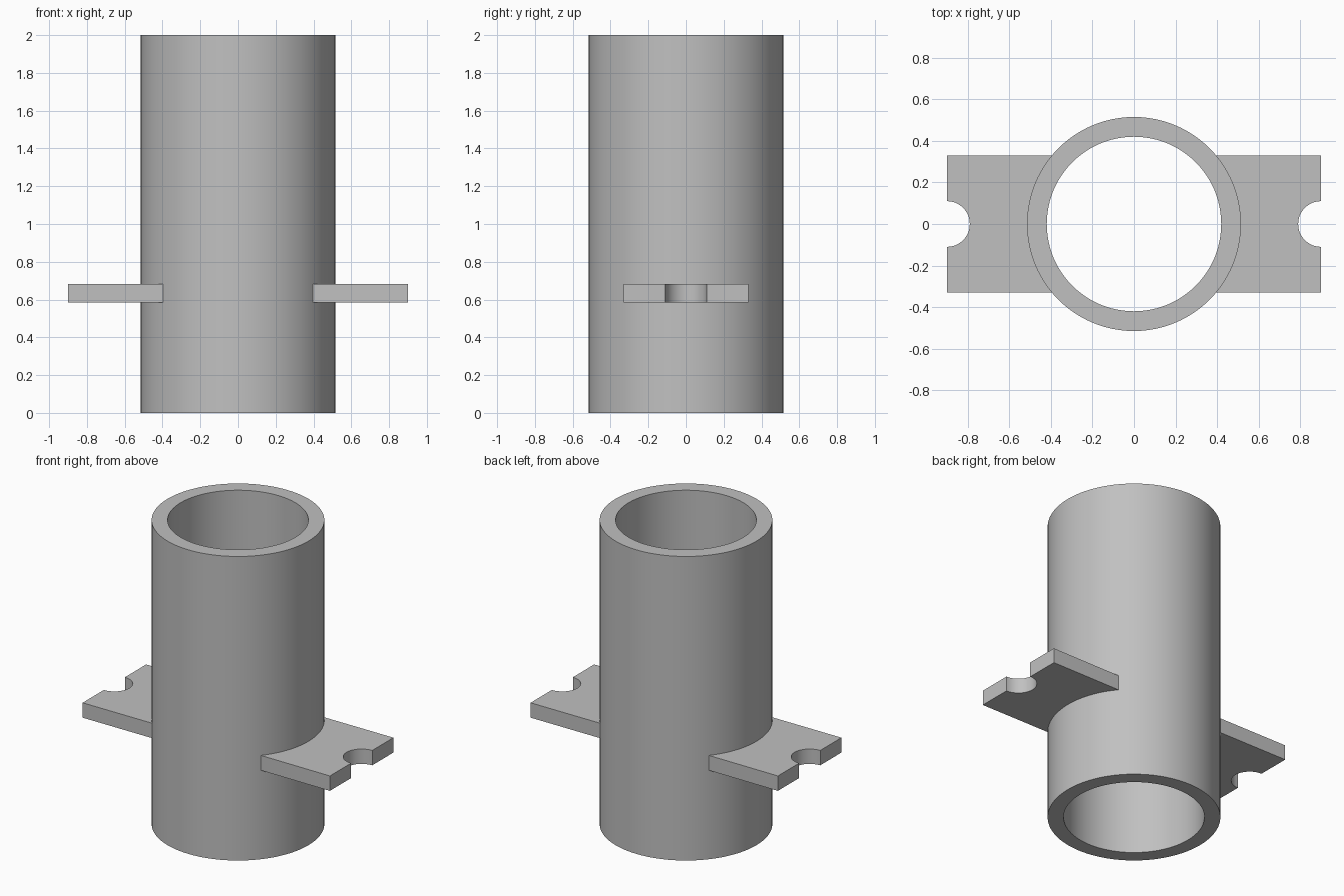
import bpy
import bmesh
from math import sin, cos, asin, pi

if "Cube" in bpy.data.objects:
    bpy.data.objects.remove(bpy.data.objects["Cube"])

OUTER, INNER, HEIGHT = 0.515, 0.42, 2.0
REACH, HALF_WIDTH, NOTCH = 0.9, 0.33, 0.11
PLATE_BOTTOM, PLATE_TOP = 0.585, 0.683

grey = bpy.data.materials.new("plain grey")
grey.use_nodes = True
colour = (0.53, 0.53, 0.53, 1)
grey.diffuse_color = colour
grey.node_tree.nodes["Principled BSDF"].inputs["Base Color"].default_value = colour


def finish(name, bm):
    """Turn a bmesh into a grey object, smooth except at sharp edges."""
    bmesh.ops.recalc_face_normals(bm, faces=bm.faces)
    mesh = bpy.data.meshes.new(name)
    bm.to_mesh(mesh)
    bm.free()
    mesh.materials.append(grey)
    obj = bpy.data.objects.new(name, mesh)
    bpy.context.collection.objects.link(obj)
    bpy.ops.object.select_all(action="DESELECT")
    obj.select_set(True)
    bpy.context.view_layer.objects.active = obj
    bpy.ops.object.shade_smooth_by_angle(angle=pi / 6)
    return obj


def arc(cx, radius, start, end, steps):
    angles = [start + (end - start) * i / steps for i in range(steps + 1)]
    return [(cx + radius * cos(a), radius * sin(a)) for a in angles]


# Open tube: wall section spun around the vertical axis
bm = bmesh.new()
section = [(INNER, 0), (OUTER, 0), (OUTER, HEIGHT), (INNER, HEIGHT)]
verts = [bm.verts.new((r, 0, z)) for r, z in section]
edges = [bm.edges.new((verts[i - 1], verts[i])) for i in range(4)]
bmesh.ops.spin(bm, geom=verts + edges, cent=(0, 0, 0), axis=(0, 0, 1),
               angle=2 * pi, steps=96, use_merge=True)
bmesh.ops.remove_doubles(bm, verts=bm.verts, dist=0.0001)
finish("tube", bm)

# Side plates: fitted to the tube, with a half-round notch in the outer edge
spread = asin(HALF_WIDTH / OUTER)
outline = arc(0, OUTER - 0.002, -spread, spread, 24)
outline += [(REACH, HALF_WIDTH)]
outline += arc(REACH, NOTCH, pi / 2, 3 * pi / 2, 24)
outline += [(REACH, -HALF_WIDTH)]
for name, side in (("left_plate", 1), ("right_plate", -1)):
    bm = bmesh.new()
    base = bm.faces.new([bm.verts.new((side * x, y, PLATE_BOTTOM)) for x, y in outline])
    top = bmesh.ops.extrude_face_region(bm, geom=[base], use_keep_orig=True)
    raised = [g for g in top["geom"] if isinstance(g, bmesh.types.BMVert)]
    bmesh.ops.translate(bm, verts=raised, vec=(0, 0, PLATE_TOP - PLATE_BOTTOM))
    finish(name, bm)
